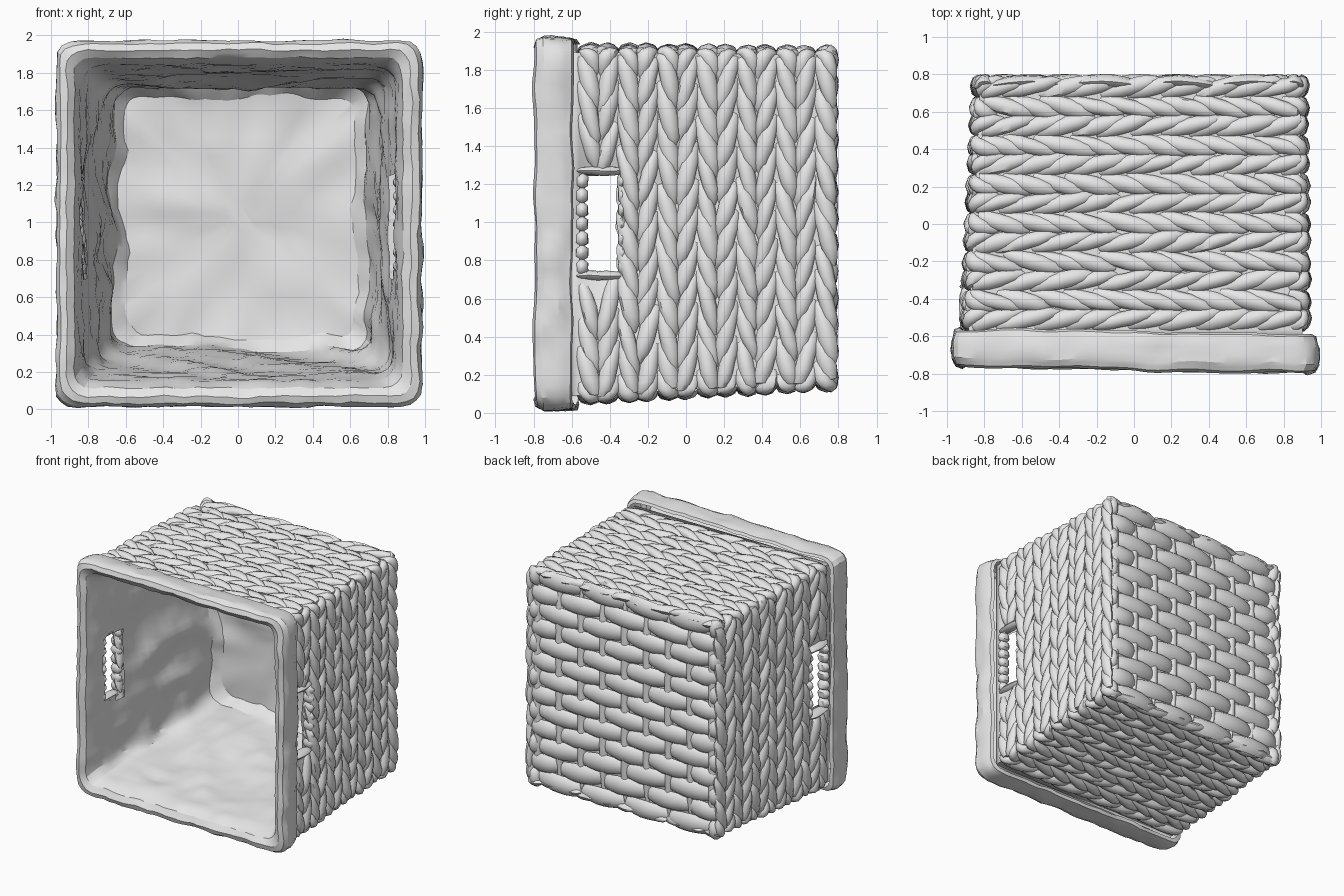
import bpy, bmesh, math, random
from mathutils import Vector, noise

if "Cube" in bpy.data.objects:
    bpy.data.objects.remove(bpy.data.objects["Cube"])

random.seed(4)
GREY = bpy.data.materials.new("plain_grey")
GREY.diffuse_color = (0.8, 0.8, 0.8, 1)
GREY.use_nodes = True
GREY.node_tree.nodes["Principled BSDF"].inputs["Base Color"].default_value = GREY.diffuse_color
HOLE_Y, HOLE_Z = (-0.56, -0.34), (0.73, 1.25)


def finish(bm, name, angle=50):
    bmesh.ops.recalc_face_normals(bm, faces=bm.faces)
    me = bpy.data.meshes.new(name)
    bm.to_mesh(me)
    bm.free()
    me.materials.append(GREY)
    ob = bpy.data.objects.new(name, me)
    bpy.context.collection.objects.link(ob)
    bpy.ops.object.select_all(action='DESELECT')
    ob.select_set(True)
    bpy.context.view_layer.objects.active = ob
    bpy.ops.object.shade_smooth_by_angle(angle=math.radians(angle))
    return ob


def lerp(a, b, t):
    return [p + (q - p) * t for p, q in zip(a, b)]


def bounds(y):
    """Basket outline (x0, x1, z0, z1), tapering toward the back."""
    return lerp((-0.93, 0.945, 0.045, 1.937), (-0.865, 0.93, 0.12, 1.922), (y + 0.57) / 1.37)


def outline(t, b, r, n=0.0):
    """Point on a rounded rectangle; t runs 0..4 over its four sides."""
    x0, x1, z0, z1 = b
    k, f = int(t % 4), (t % 4) % 1
    corners = [(x0, z0), (x1, z0), (x1, z1), (x0, z1)]
    p = Vector(lerp(corners[k], corners[(k + 1) % 4], f))
    c = Vector((min(max(p.x, x0 + r), x1 - r), min(max(p.y, z0 + r), z1 - r)))
    return c + (p - c).normalized() * (r + n)


def strand(bm, place, width, thick, rings=9, sides=8, power=2.2):
    """Tapered strand; place(u, v, n) maps length, width and height into space."""
    loops = []
    for i in range(rings):
        u = -1 + 2 * i / (rings - 1)
        s = 0.18 + 0.82 * math.sqrt(max(0, 1 - abs(u) ** power))
        loop = []
        for j in range(sides):
            a = 2 * math.pi * j / sides
            q = Vector(place(u, math.cos(a) * width * s, math.sin(a) * thick * s))
            loop.append(bm.verts.new(q + noise.noise_vector(q * 14) * 0.005))
        loops.append(loop)
    for a, b in zip(loops, loops[1:]):
        for j in range(sides):
            k = (j + 1) % sides
            bm.faces.new((a[j], a[k], b[k], b[j]))
    bm.faces.new(loops[0])
    bm.faces.new(loops[-1])


# Woven walls: rings of slanted strands, alternating slant making chevrons
bm = bmesh.new()
ROWS, COUNT = 13, 44
for row in range(ROWS):
    y0 = -0.51 + row * 0.1035
    for i in range(COUNT):
        t0 = 4 * (i + random.uniform(-0.15, 0.15)) / COUNT
        mid = outline(t0, bounds(y0), 0.07)
        side = abs(mid.x) > 0.8 and row < 2
        if side and HOLE_Z[0] - 0.03 < mid.y < HOLE_Z[1] + 0.03:
            continue
        lift = random.uniform(-0.008, 0.008)
        half = 0.094 * random.uniform(0.9, 1.12)
        slant = random.uniform(0.034, 0.044) * (1 if row % 2 else -1)

        def place(u, v, n):
            y = y0 + v + slant * u
            h = n - 0.036 + lift - 0.026 * u * u - 0.016 * u
            p = outline(t0 + half * u, bounds(y), 0.07, h)
            z = p.y
            if side:
                z = min(z, HOLE_Z[0]) if mid.y < 1 else max(z, HOLE_Z[1])
            return (p.x, y, z)
        strand(bm, place, random.uniform(0.041, 0.048), 0.036)
finish(bm, "woven_walls")

# Woven back: staggered horizontal strands over upright stakes
bm = bmesh.new()
for row in range(13):
    z0 = 0.185 + row * 0.139
    for i in range(6):
        c = -0.97 + 0.4 * i + (0.2 if row % 2 else 0)
        a, b = max(c - 0.235, -0.855), min(c + 0.235, 0.915)
        if b - a < 0.1:
            continue
        tip = random.uniform(-0.016, 0.016)
        strand(bm, lambda u, v, n: (a + (b - a) * (u + 1) / 2, 0.764 + n - 0.035 * u * u,
                                    z0 + v + tip * u), 0.076, 0.036)
finish(bm, "woven_back")

bm = bmesh.new()
for i in range(9):
    x0 = -0.77 + 0.2 * i
    strand(bm, lambda u, v, n: (x0 + v, 0.75 + n, 1.025 + 0.86 * u), 0.035, 0.03, power=6)
finish(bm, "back_stakes")

# Solid core behind the weave, with a handle opening on each side
bm = bmesh.new()
loops = []
for y in (-0.62, HOLE_Y[0], HOLE_Y[1], 0.745):
    x0, x1, z0, z1 = bounds(y)
    x0, x1, z0, z1 = x0 + 0.045, x1 - 0.045, z0 + 0.045, z1 - 0.045
    pts = [(x0, z0), (x1, z0), (x1, HOLE_Z[0]), (x1, HOLE_Z[1]),
           (x1, z1), (x0, z1), (x0, HOLE_Z[1]), (x0, HOLE_Z[0])]
    loops.append([bm.verts.new((x, y, z)) for x, z in pts])
for k, (a, b) in enumerate(zip(loops, loops[1:])):
    for j in range(8):
        if not (k == 1 and j in (2, 6)):
            m = (j + 1) % 8
            bm.faces.new((a[j], a[m], b[m], b[j]))
bm.faces.new(loops[-1])
core = finish(bm, "basket_core", 30)
sol = core.modifiers.new("thickness", 'SOLIDIFY')
sol.thickness = 0.03
sol.offset = -1

# Handle edges: wrapped bumps on the uprights, a bar above and below
bm = bmesh.new()
for sx in (-1, 1):
    for y, size in ((HOLE_Y[0] + 0.015, 0.036), (HOLE_Y[1] + 0.005, 0.024)):
        for i in range(7):
            z0 = HOLE_Z[0] + 0.035 + i * 0.075
            strand(bm, lambda u, v, n: (sx * (0.88 + 0.05 * u), y + n, z0 + v), 0.046, size, 6, 6)
    for z in (HOLE_Z[0] - 0.01, HOLE_Z[1] + 0.02):
        strand(bm, lambda u, v, n: (sx * (0.885 + v), -0.45 + 0.13 * u, z + n), 0.05, 0.026)
finish(bm, "handle_edges")

# Cloth liner: folded over the rim, then draped inward to the back
SECTIONS = [
    (-0.575, -0.93, 0.94, 0.05, 1.935), (-0.585, -0.955, 0.965, 0.025, 1.955),
    (-0.65, -0.97, 0.985, 0.015, 1.97), (-0.73, -0.97, 0.985, 0.015, 1.972),
    (-0.77, -0.95, 0.965, 0.035, 1.955), (-0.783, -0.915, 0.925, 0.07, 1.92),
    (-0.755, -0.875, 0.88, 0.115, 1.88), (-0.66, -0.85, 0.85, 0.155, 1.845),
    (-0.30, -0.80, 0.81, 0.21, 1.79), (0.20, -0.71, 0.74, 0.28, 1.735),
    (0.58, -0.66, 0.69, 0.33, 1.73), (0.64, -0.60, 0.63, 0.39, 1.67)]
STEPS = (2, 2, 2, 2, 2, 2, 2, 8, 8, 6, 2)
PER = 128
path = []
for a, b, n in zip(SECTIONS, SECTIONS[1:], STEPS):
    path += [lerp(a, b, i / n) for i in range(n)]
path.append(SECTIONS[-1])
inner_from = sum(STEPS[:6])
# back panel loops closing toward the middle
for f in (0.85, 0.68, 0.5, 0.32, 0.15):
    y, x0, x1, z0, z1 = SECTIONS[-1]
    cx, cz = (x0 + x1) / 2, (z0 + z1) / 2
    path.append([0.65, cx + (x0 - cx) * f, cx + (x1 - cx) * f, cz + (z0 - cz) * f, cz + (z1 - cz) * f])

bm = bmesh.new()
loops = []
for i, (y, *b) in enumerate(path):
    r = min(0.1, (b[1] - b[0]) * 0.2)
    depth = min(max((y + 0.6) / 0.7, 0), 1) if i > inner_from else 0
    loop = []
    for j in range(PER):
        t = 4 * j / PER
        p = outline(t, b, r)
        q = Vector((p.x, y, p.y))
        small = noise.noise(q * 8) * 0.016 + noise.noise(q * 20) * 0.006
        # broad diagonal folds with creased ridges deepen inside the basket
        f = noise.noise(Vector((q.x * 2 + y, y * 1.5 - q.z, q.z * 2)))
        fold = (abs(f) - 0.2) * 0.11 * depth
        radial = Vector((p.x, 0, p.y - 1)).normalized()
        q += radial * (small + fold)
        q.y += noise.noise(q * 5 + Vector((3, 1, 7))) * (0.015 + 0.015 * depth) - 0.018 * q.x
        q.z = max(q.z, 0)
        loop.append(bm.verts.new(q))
    loops.append(loop)
for i, (a, b) in enumerate(zip(loops, loops[1:])):
    for j in range(PER):
        k = (j + 1) % PER
        quad = (a[j], a[k], b[k], b[j])
        c = sum((v.co for v in quad), Vector()) / 4
        opening = (i > inner_from and abs(c.x) > 0.6 and HOLE_Y[0] - 0.01 < c.y < HOLE_Y[1] + 0.02
                   and HOLE_Z[0] - 0.01 < c.z < HOLE_Z[1] + 0.01)
        if not opening:
            bm.faces.new(quad)
bm.faces.new(loops[-1])
finish(bm, "cloth_liner", 25)
